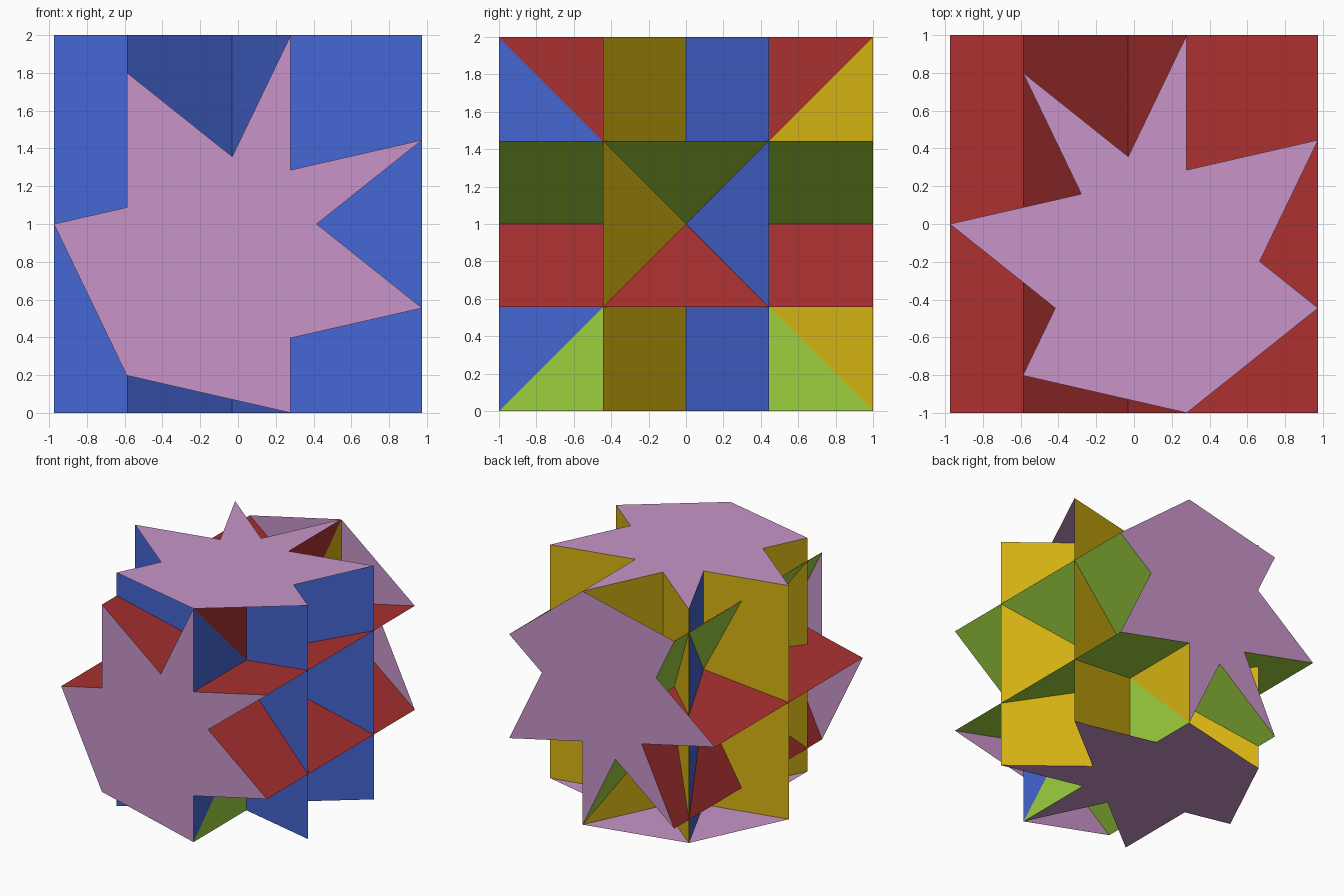
import bpy, math
from mathutils import Vector
from mathutils.geometry import intersect_line_line_2d, intersect_line_line

if "Cube" in bpy.data.objects:
    bpy.data.objects.remove(bpy.data.objects["Cube"])


def material(name, r, g, b):
    m = bpy.data.materials.new(name)
    lin = [((c / 255 + 0.055) / 1.055) ** 2.4 if c > 10 else c / 255 / 12.92 for c in (r, g, b)]
    m.diffuse_color = (*lin, 1)
    m.use_nodes = True
    m.node_tree.nodes["Principled BSDF"].inputs["Base Color"].default_value = m.diffuse_color
    return m


PINK = material("pink", 200, 149, 200)
BLUE = material("blue", 69, 102, 210)
GOLD = material("gold", 212, 178, 18)
RED = material("red", 170, 48, 48)
GREEN = material("green", 158, 208, 62)

# Seven star tips, first one pointing to -x, counter-clockwise, centred on the bounding box
R = 1 / math.sin(3 * math.pi / 7)
SHIFT = R * (1 - math.cos(math.pi / 7)) / 2
TIPS = [Vector((R * math.cos(math.pi + k * math.tau / 7) + SHIFT,
                R * math.sin(math.pi + k * math.tau / 7), 0)) for k in range(7)]
# make the outer tips reach exactly one unit in y
SCALE = 1 / max(t.y for t in TIPS)
TIPS = [t * SCALE for t in TIPS]


def notch(a, b, c, d):
    """Crossing of the chords a-b and c-d."""
    return intersect_line_line(TIPS[a], TIPS[b], TIPS[c], TIPS[d])[0]


def outline(items):
    return [notch(*i) if isinstance(i, tuple) else TIPS[i] for i in items]


# End cap outlines: tip numbers, with chord crossings for the notches
CAP_A = outline([0, (0, 2, 1, 5), 1, 2, 3, (3, 6, 4, 2), 4, (4, 0, 5, 2),
                 5, (5, 1, 6, 3), 6, (6, 2, 0, 4)])
CAP_B = outline([0, (0, 3, 1, 6), 1, (1, 4, 2, 6), 2, (2, 5, 3, 0),
                 3, (3, 6, 4, 1), 4, (4, 6, 5, 2), 5, 6])


def build(name, verts, faces, mats, indices):
    mesh = bpy.data.meshes.new(name)
    mesh.from_pydata(verts, [], faces)
    for m in mats:
        mesh.materials.append(m)
    mesh.polygons.foreach_set("material_index", indices)
    obj = bpy.data.objects.new(name, mesh)
    bpy.context.collection.objects.link(obj)
    return obj


def star_prism(name, front_mat, back_mat):
    """Crossing chord walls with two end caps, axis along z, centred on the origin."""
    verts, faces, idx = [], [], []

    def face(points, mat):
        faces.append(list(range(len(verts), len(verts) + len(points))))
        verts.extend(points)
        idx.append(mat)

    up = Vector((0, 0, 1))
    for k in range(7):
        a, b = TIPS[k], TIPS[(k + 3) % 7]
        if k == 2:            # the wall shared by both prisms is a separate part
            continue
        normal = (b - a).cross(up)
        face([a - up, b - up, b + up, a + up], 1 if normal.y < 0 else 2)
    face([p + up for p in CAP_A], 0)
    face([p - up for p in reversed(CAP_B)], 0)
    return build(name, verts, faces, [PINK, front_mat, back_mat], idx)


# Upright prism
upright = star_prism("upright_star_prism", BLUE, GOLD)
upright.location.z = 1

# Lying prism, a quarter turn about x
lying = star_prism("lying_star_prism", RED, GREEN)
lying.rotation_euler.x = -math.pi / 2
lying.location.z = 1

# Shared square wall, split along its diagonals into four colours
x = TIPS[2].x
build("shared_square_wall",
      [(x, -1, 0), (x, 1, 0), (x, 1, 2), (x, -1, 2), (x, 0, 1)],
      [(0, 1, 4), (1, 2, 4), (2, 3, 4), (3, 0, 4)],
      [GREEN, GOLD, RED, BLUE], [0, 1, 2, 3])
